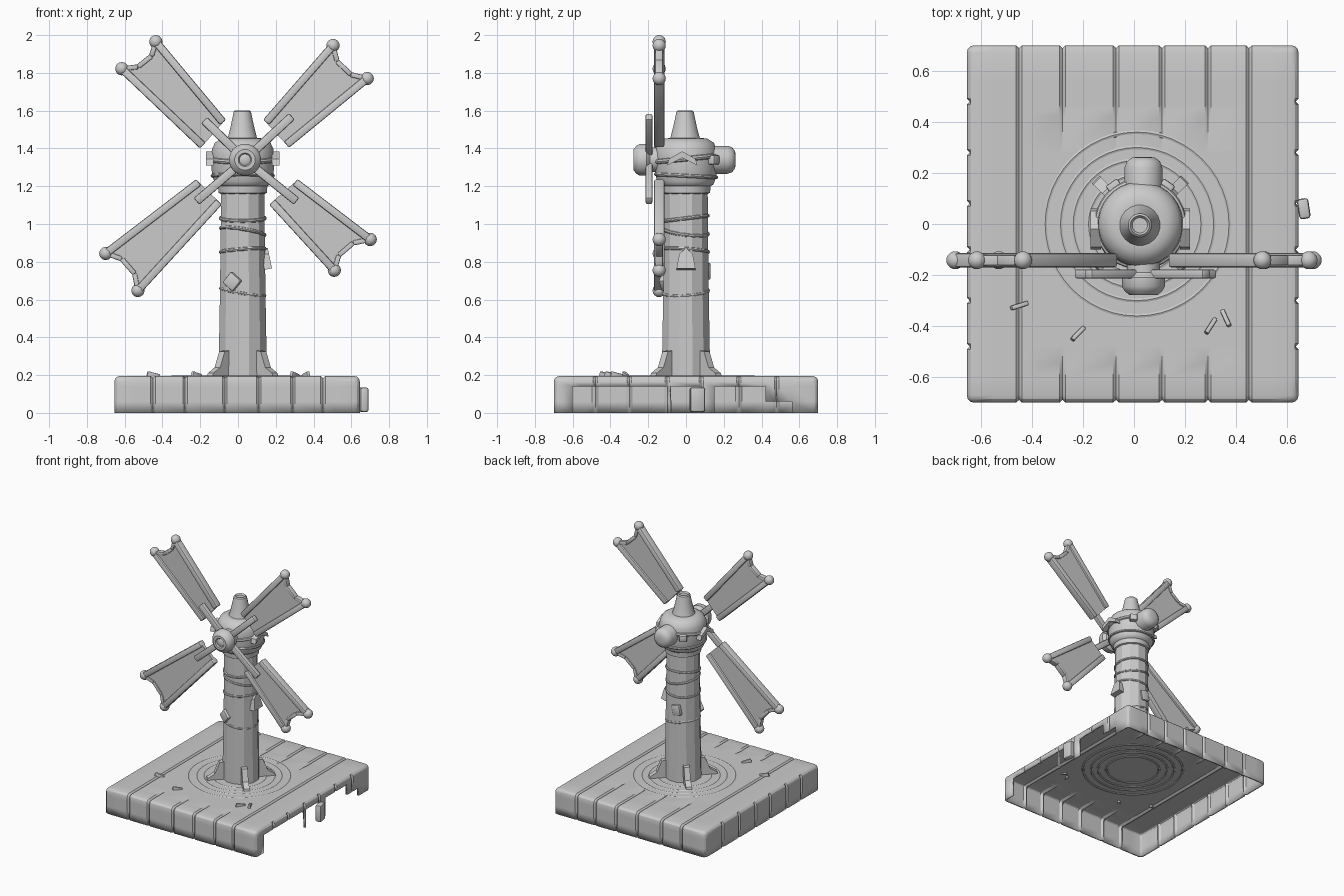
import bpy, bmesh, math
from mathutils import Vector, Matrix

if "Cube" in bpy.data.objects:
    bpy.data.objects.remove(bpy.data.objects["Cube"])

stone = bpy.data.materials.new("plain_grey")
stone.diffuse_color = (0.6, 0.6, 0.6, 1)
stone.use_nodes = True
stone.node_tree.nodes["Principled BSDF"].inputs["Base Color"].default_value = stone.diffuse_color
CX = 0.025                      # tower axis
HUB = Vector((0.037, 0, 1.34))  # sail axis


def finish(name, bm, angle=35):
    bmesh.ops.recalc_face_normals(bm, faces=bm.faces)
    me = bpy.data.meshes.new(name)
    bm.to_mesh(me)
    bm.free()
    me.materials.append(stone)
    ob = bpy.data.objects.new(name, me)
    bpy.context.collection.objects.link(ob)
    bpy.ops.object.select_all(action='DESELECT')
    ob.select_set(True)
    bpy.context.view_layer.objects.active = ob
    bpy.ops.object.shade_smooth_by_angle(angle=math.radians(angle))
    return ob


def lathe(name, profile, mat, n=28, angle=35):
    """Revolve (radius, height) points around local z."""
    bm = bmesh.new()
    rings = []
    for r, h in profile:
        rings.append([bm.verts.new(mat @ Vector((r * math.cos(t), r * math.sin(t), h)))
                      for t in (2 * math.pi * (i + .5) / n for i in range(n))])
    for a, b in zip(rings, rings[1:]):
        for i in range(n):
            j = (i + 1) % n
            bm.faces.new((a[i], a[j], b[j], b[i]))
    bm.faces.new(rings[0])
    bm.faces.new(rings[-1])
    return finish(name, bm, angle)


def box(name, size, mat, bevel=0.008):
    bm = bmesh.new()
    bmesh.ops.create_cube(bm, size=1, matrix=Matrix.Diagonal((*size, 1)))
    if bevel:
        bmesh.ops.bevel(bm, geom=bm.edges[:], offset=bevel, segments=2,
                        profile=.5, affect='EDGES')
    bm.transform(mat)
    return finish(name, bm, 40)


def beam(name, p, q, width, depth, y, bevel=0.009):
    """Bar between two (x, z) points in the sail plane."""
    p, q = Vector((p[0], y, p[1])), Vector((q[0], y, q[1]))
    d = q - p
    rot = Matrix.Rotation(-math.atan2(d.z, d.x), 4, 'Y')
    return box(name, (d.length, depth, width), Matrix.Translation((p + q) / 2) @ rot, bevel)


def prism(name, pts, mat, thick):
    """Extrude a polygon drawn in local xz along y."""
    bm = bmesh.new()
    f = bm.faces.new([bm.verts.new((x, -thick / 2, z)) for x, z in pts])
    ext = bmesh.ops.extrude_face_region(bm, geom=[f])
    for v in ext['geom']:
        if isinstance(v, bmesh.types.BMVert):
            v.co.y += thick
    bm.transform(mat)
    return finish(name, bm)


def ring(name, major, minor, mat):
    prof, m = 8, 48
    bm = bmesh.new()
    vs = [[bm.verts.new(mat @ Vector(((major + minor * math.cos(b)) * math.cos(a),
                                      (major + minor * math.cos(b)) * math.sin(a),
                                      minor * math.sin(b))))
           for b in (2 * math.pi * k / prof for k in range(prof))]
          for a in (2 * math.pi * i / m for i in range(m))]
    for i in range(m):
        for k in range(prof):
            i2, k2 = (i + 1) % m, (k + 1) % prof
            bm.faces.new((vs[i][k], vs[i2][k], vs[i2][k2], vs[i][k2]))
    return finish(name, bm)


T, R = Matrix.Translation, Matrix.Rotation

# Paved base: open-bottomed shell with block joints and a broken right wall
bm = bmesh.new()
bmesh.ops.create_cube(bm, size=1, matrix=T((-0.005, 0, 0.0975)) @ Matrix.Diagonal((1.3, 1.4, .195, 1)))
bmesh.ops.delete(bm, geom=[f for f in bm.faces if f.normal.z < -.5], context='FACES')
bmesh.ops.bevel(bm, geom=[e for e in bm.edges if not e.is_boundary], offset=0.03,
                segments=3, profile=.5, affect='EDGES')


def cut(axis, at):
    no = Vector((0, 0, 0))
    no[axis] = 1
    bmesh.ops.bisect_plane(bm, geom=bm.verts[:] + bm.edges[:] + bm.faces[:],
                           plane_co=no * at, plane_no=no, dist=1e-5)


x_joints = (-0.45, -0.28, -0.07, 0.11, 0.29, 0.45)
y_joints = (-0.48, -0.3, -0.1, 0.08, 0.28, 0.48)
for axis, joints in ((0, x_joints), (1, y_joints)):
    for g in joints:
        for d in (-0.012, 0, 0.012):
            cut(axis, g + d)
for axis, at in ((1, 0.42), (1, -0.54), (0, 0.53), (0, -0.55), (1, -0.6),
                 (1, 0.15), (1, 0.56), (2, 0.14), (2, 0.06)):
    cut(axis, at)
bm.normal_update()
moves = []
for v in bm.verts:
    x, y, _ = v.co
    on_x = any(abs(x - g) < 1e-4 for g in x_joints) and (abs(abs(x) - .45) < .01 or y > .419 or y < -.539)
    on_y = any(abs(y - g) < 1e-4 for g in y_joints) and (x > .64 or x < -.64)
    if on_x or on_y:
        moves.append((v, v.normal * -0.011))
for v, d in moves:
    v.co += d


def broken(c):
    if c.x < 0.63:
        return False
    if c.z < 0.14 and -0.6 < c.y < 0.42:
        return not (-0.1 < c.y < -0.07 or 0.08 < c.y < 0.15)
    return c.z < 0.06 and 0.42 < c.y < 0.56


bmesh.ops.delete(bm, geom=[f for f in bm.faces if broken(f.calc_center_median())], context='FACES')
base = finish("paved_base", bm, 30)
shell = base.modifiers.new("thickness", 'SOLIDIFY')
shell.thickness, shell.offset = 0.015, -1

# Broken wall fragment and loose chips
box("wall_fragment", (0.045, 0.08, 0.13), T((0.665, 0.06, 0.07)) @ R(.15, 4, 'Z'), 0.012)
for i, (x, y, a) in enumerate(((-.45, -.32, .3), (.3, -.4, 1), (.36, -.37, 2), (-.22, -.43, .8))):
    box(f"chip_{i}", (0.07, 0.018, 0.04), T((x, y, 0.193)) @ R(a, 4, 'Z') @ R(.25, 4, 'Y'), 0.005)

# Raised circular paving courses
for i, r in enumerate((0.19, 0.25, 0.30, 0.36)):
    ring(f"paving_ring_{i}", r, 0.012, T((0.012, 0, 0.186)))

# Tower shaft with diagonal buttresses
lathe("tower_shaft", ((0.132, 0.185), (0.13, 0.35), (0.125, 0.62), (0.12, 1.0), (0.119, 1.18)),
      T((CX, 0, 0)), 12, 25)
for i in range(4):
    m = T((CX, 0, 0)) @ R(math.radians(45 + 90 * i), 4, 'Z')
    prism(f"buttress_{i}", ((.09, .185), (.25, .185), (.24, .21), (.19, .24), (.155, .325), (.09, .335)), m, 0.042)

# Tilted straps around the shaft
for i, (z, tilt, turn) in enumerate(((1.03, .12, 0), (.96, .2, 2.2), (.64, .18, 1.2), (.86, .1, 4))):
    ring(f"shaft_strap_{i}", 0.117, 0.01, T((CX, 0, z)) @ R(turn, 4, 'Z') @ R(tilt, 4, 'X'))

# Patch plates on the shaft
box("front_patch", (0.075, 0.03, 0.075), T((-0.03, -0.115, 0.695)) @ R(-.35, 4, 'Z') @ R(.7, 4, 'Y'))
prism("right_patch", ((-.05, -.05), (.05, -.05), (.035, .03), (0, .06), (-.035, .03)),
      T((CX + .125, 0, 0.81)) @ R(math.pi / 2, 4, 'Z') @ R(-.2, 4, 'X'), 0.04)
box("back_patch", (0.07, 0.03, 0.08), T((0.0, 0.115, 0.75)) @ R(.2, 4, 'Y'))

# Round cap with chimney
lathe("cap", ((0.117, 1.16), (0.128, 1.165), (0.131, 1.2), (0.146, 1.21), (0.152, 1.225), (0.16, 1.25),
              (0.166, 1.29), (0.168, 1.35), (0.164, 1.395), (0.148, 1.43), (0.112, 1.453), (0.08, 1.455)),
      T((CX, 0, 0)), 32)
lathe("chimney", ((0.085, 1.44), (0.076, 1.465), (0.062, 1.52), (0.046, 1.595), (0.038, 1.602), (0.03, 1.59)),
      T((CX - .002, -0.005, 0)), 20)
ring("cap_band", 0.166, 0.014, T((CX, 0, 1.345)) @ R(.1, 4, 'X'))
ring("cap_lower_band", 0.16, 0.01, T((CX, 0, 1.255)) @ R(-.05, 4, 'X'))
for i, a in enumerate((55, 125)):
    m = T((CX, 0, 1.34)) @ R(math.radians(a), 4, 'Z') @ T((0.17, 0, 0))
    box(f"cap_block_{i}", (0.06, 0.055, 0.05), m)
for i, s in enumerate((-1, 1)):
    m = T((CX + s * .175, -0.02, 1.35)) @ R(math.pi / 2, 4, 'Z')
    prism(f"cap_visor_{i}", ((-.08, -.04), (0, 0), (.08, -.04), (.07, -.005), (0, .035), (-.07, -.005)), m, 0.04)

# Hub and rear knob along the sail axis
axis = T(HUB) @ R(math.pi / 2, 4, 'X')
lathe("hub", ((0.065, 0.1), (0.065, 0.19), (0.085, 0.21), (0.085, 0.245), (0.075, 0.262), (0.055, 0.279),
              (0.036, 0.279), (0.03, 0.27), (0.02, 0.276)), axis, 20)
lathe("rear_knob", ((0.075, -0.1), (0.075, -0.22), (0.066, -0.245), (0.045, -0.26), (0.02, -0.263)), axis, 20)

# Four sails: spoke end, two tips, two inner corners, as (x, z)
sails = {
    "upper_left": ((-.18, 1.55), (-.435, 1.965), (-.615, 1.822), (-.066, 1.553), (-.2, 1.40)),
    "upper_right": ((.285, 1.57), (.503, 1.945), (.684, 1.77), (.135, 1.553), (.27, 1.405)),
    "lower_right": ((.31, 1.12), (.7, .918), (.51, .755), (.317, 1.235), (.165, 1.103)),
    "lower_left": ((-.22, 1.12), (-.7, .844), (-.53, .648), (-.222, 1.235), (-.086, 1.103)),
}
Y = -0.142
for side, pts in sails.items():
    end, a, b, c, d = (Vector(p) for p in pts)
    across = (d - c).normalized() * 0.02
    c, d = c + across, d - across
    inward = ((c + d) - (a + b)).normalized()
    e1, e2 = a.lerp(b, .3) + inward * .045, a.lerp(b, .7) + inward * .045
    beam(side + "_spoke", (HUB.x, HUB.z), end, 0.046, 0.036, -0.196)
    beam(side + "_rail_a", a, c, 0.042, 0.055, Y)
    beam(side + "_rail_b", b, d, 0.042, 0.055, Y)
    for k, (p, q) in enumerate(((a, e1), (e1, e2), (e2, b))):
        beam(f"{side}_edge_{k}", p, q, 0.026, 0.04, Y, 0.006)
    prism(side + "_cloth", [tuple(v) for v in (c, a, e1, e2, b, d)], T((0, Y, 0)), 0.026)
    for k, p in enumerate((a, b)):
        bm = bmesh.new()
        bmesh.ops.create_icosphere(bm, subdivisions=3, radius=0.035,
                                   matrix=T((p.x, Y, p.y)))
        finish(f"{side}_tip_{k}", bm)
